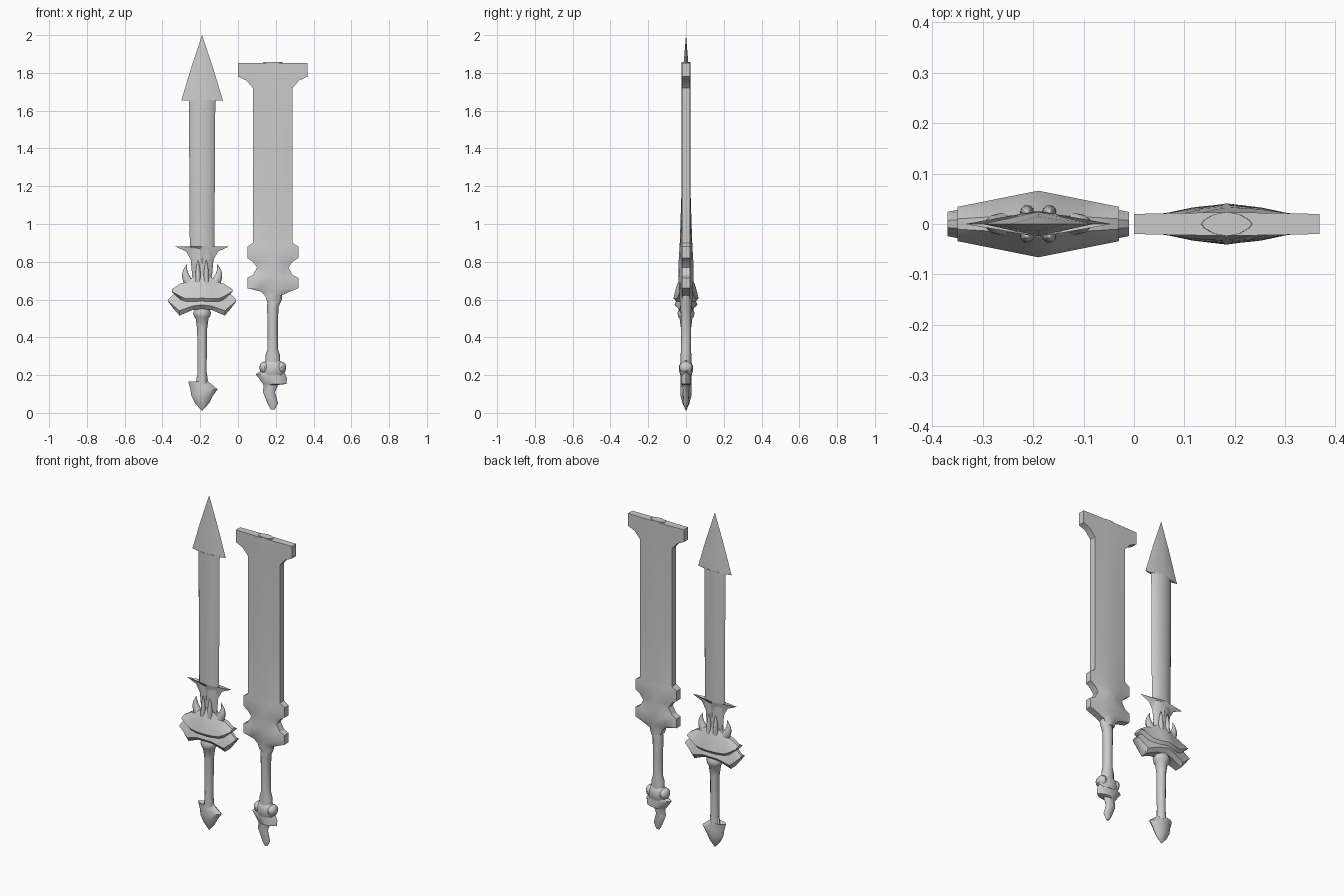
import bpy, bmesh, math

default_cube = bpy.data.objects.get("Cube")
if default_cube:
    bpy.data.objects.remove(default_cube, do_unlink=True)

grey = bpy.data.materials.new("plain grey")
grey.use_nodes = True
colour = (.6, .6, .6, 1)
grey.diffuse_color = colour
grey.node_tree.nodes["Principled BSDF"].inputs["Base Color"].default_value = colour


def half_section(steps, power):
    """Across and depth fractions of one face; higher power means sharper rims."""
    angles = [math.pi * i / steps for i in range(steps + 1)]
    return [(-math.cos(a), abs(math.sin(a)) ** power) for a in angles]


ROUND = half_section(6, 1)
LENS = half_section(6, 1.5)
RIDGED = half_section(6, 3)
DIAMOND = half_section(2, 1)


def capped(limit, ratio=1):
    """Depth that follows the half width up to a limit."""
    return lambda z, width: min(limit, ratio * width)


def skin(name, rings, angle):
    """Join rings of equal length into a closed, smooth shaded body."""
    bm = bmesh.new()
    loops = [[bm.verts.new(point) for point in ring] for ring in rings]
    count = len(loops[0])
    for low, high in zip(loops, loops[1:]):
        for i in range(count):
            j = (i + 1) % count
            bm.faces.new((low[i], low[j], high[j], high[i]))
    bm.faces.new(loops[0][::-1])
    bm.faces.new(loops[-1])
    bmesh.ops.remove_doubles(bm, verts=bm.verts, dist=.0002)
    bmesh.ops.recalc_face_normals(bm, faces=bm.faces)
    mesh = bpy.data.meshes.new(name)
    bm.to_mesh(mesh)
    bm.free()
    mesh.materials.append(grey)
    obj = bpy.data.objects.new(name, mesh)
    bpy.context.collection.objects.link(obj)
    bpy.ops.object.select_all(action="DESELECT")
    obj.select_set(True)
    bpy.context.view_layer.objects.active = obj
    bpy.ops.object.shade_smooth_by_angle(angle=math.radians(angle))


def upright(name, axis, rows, depth, section, rim=0, offset_y=0, angle=35):
    """Stack sections up z; rows are height, half width and optional sideways shift."""
    rings = []
    for z, width, *shift in rows:
        middle = axis + sum(shift)
        bulge = depth(z, width) - rim
        front = [(middle + u * width, offset_y - rim - v * bulge, z) for u, v in section]
        back = [(middle + u * width, offset_y + rim + v * bulge, z) for u, v in section]
        rings.append(front + back[::-1])
    skin(name, rings, angle)


def skirt(name, axis, stations, thickness):
    """Flared guard layer; stations are distance out, top and bottom."""
    mirrored = [(-out, top, low) for out, top, low in stations[:0:-1]] + stations
    profile = [(.3, 1), (.75, .6), (1, .2), (.6, 0)]
    profile = [(-y, k) for y, k in profile] + profile[::-1]
    rings = []
    for out, top, low in mirrored:
        depth = thickness - abs(out) / 5
        rings.append([(axis + out, y * depth, low + k * (top - low)) for y, k in profile])
    skin(name, rings, 30)


# Narrow sword: blade, arrow tip and barbs
NARROW = -.19
upright("narrow_blade", NARROW, [(.7, .05), (.86, .065), (1.66, .07)], capped(.024), LENS)
upright("blade_tip", NARROW, [(1.655, .11), (1.83, .057), (2, 0)],
        capped(.024, .25), DIAMOND, angle=70)
upright("blade_barbs", NARROW, [(.79, .05), (.81, .06), (.855, .085), (.882, .145), (.87, .066)],
        capped(.026), DIAMOND)

# Layered guard
skirt("guard_upper_layer", NARROW, [(0, .74, .575), (.04, .725, .575), (.09, .69, .585),
                                    (.115, .685, .6), (.16, .655, .64)], .066)
skirt("guard_lower_layer", NARROW, [(0, .66, .55), (.05, .65, .545), (.12, .645, .515),
                                    (.15, .63, .55), (.18, .6, .59)], .06)

# Claws beside the blade root, and thin prongs on both faces
steps = [i / 6 for i in range(7)]
for side, word in ((-1, "right"), (1, "left")):
    claw = [(.68 + .11 * t, .035 * (1 - t), side * (.06 + .03 * math.sin(2.5 * t))) for t in steps]
    upright(word + "_claw", NARROW, claw, capped(.022, .8), ROUND)
    prong = [(.69 + .12 * t, .014 * (1 - t ** 3), side * .022) for t in steps]
    for face, end in ((-1, "front"), (1, "back")):
        upright(f"{end}_{word}_prong", NARROW, prong, capped(.014), ROUND, offset_y=face * .024)

# Narrow grip with its flared collar, and the pommel
upright("narrow_grip", NARROW, [(.15, .028), (.22, .024), (.44, .026), (.5, .034), (.51, .042),
                                (.53, .048), (.545, .04), (.58, .03)], capped(.045), ROUND)
upright("narrow_pommel", NARROW, [(.01, 0), (.05, .036), (.09, .057), (.125, .072, .01),
                                  (.165, .053, -.02), (.155, .033), (.2, .027)],
        capped(.03, .5), LENS)

# Broad sword: slab blade with two pairs of lobes and a wide head
BROAD = .184


def slab_depth(z, width):
    return max(.023, .042 - .06 * abs(z - .75))


WAIST, LOBE, HEAD = .105, .135, .184
outline = [(.59, .03), (.62, .04), (.643, .08, .015), (.66, LOBE), (.715, LOBE),
           (.73, WAIST), (.77, .083), (.8, WAIST), (.82, LOBE), (.88, LOBE),
           (.9, WAIST), (1.2, WAIST), (1.72, WAIST), (1.76, .14), (1.78, HEAD), (1.853, HEAD)]
upright("broad_blade", BROAD, outline, slab_depth, RIDGED, rim=.02, angle=25)
upright("broad_blade_top_ridge", BROAD, [(1.8, .06), (1.858, .05)], capped(.024), LENS)

# Broad grip, lumpy collar with two knobs, and the hooked pommel
upright("broad_grip", BROAD, [(.24, .04), (.31, .037), (.34, .027), (.45, .027), (.56, .03),
                              (.6, .038, .01), (.64, .038, .01)], capped(.028), ROUND)
upright("broad_collar", BROAD, [(.2, .05), (.22, .068), (.25, .063), (.265, .05), (.28, .035)],
        capped(.036, .6), ROUND)
for side, word in ((-1, "right"), (1, "left")):
    knob = [(.24 - .032 * math.cos(math.pi * t), .026 * math.sin(math.pi * t), side * .045)
            for t in steps]
    upright(word + "_collar_knob", BROAD, knob, capped(.036, 1.4), ROUND)
upright("broad_pommel", BROAD, [(.018, .01), (.05, .028), (.11, .032, -.02), (.148, .038, -.01),
                                (.153, .062, .01), (.185, .075), (.205, .078, -.012), (.225, .057)],
        capped(.028, .5), LENS)
